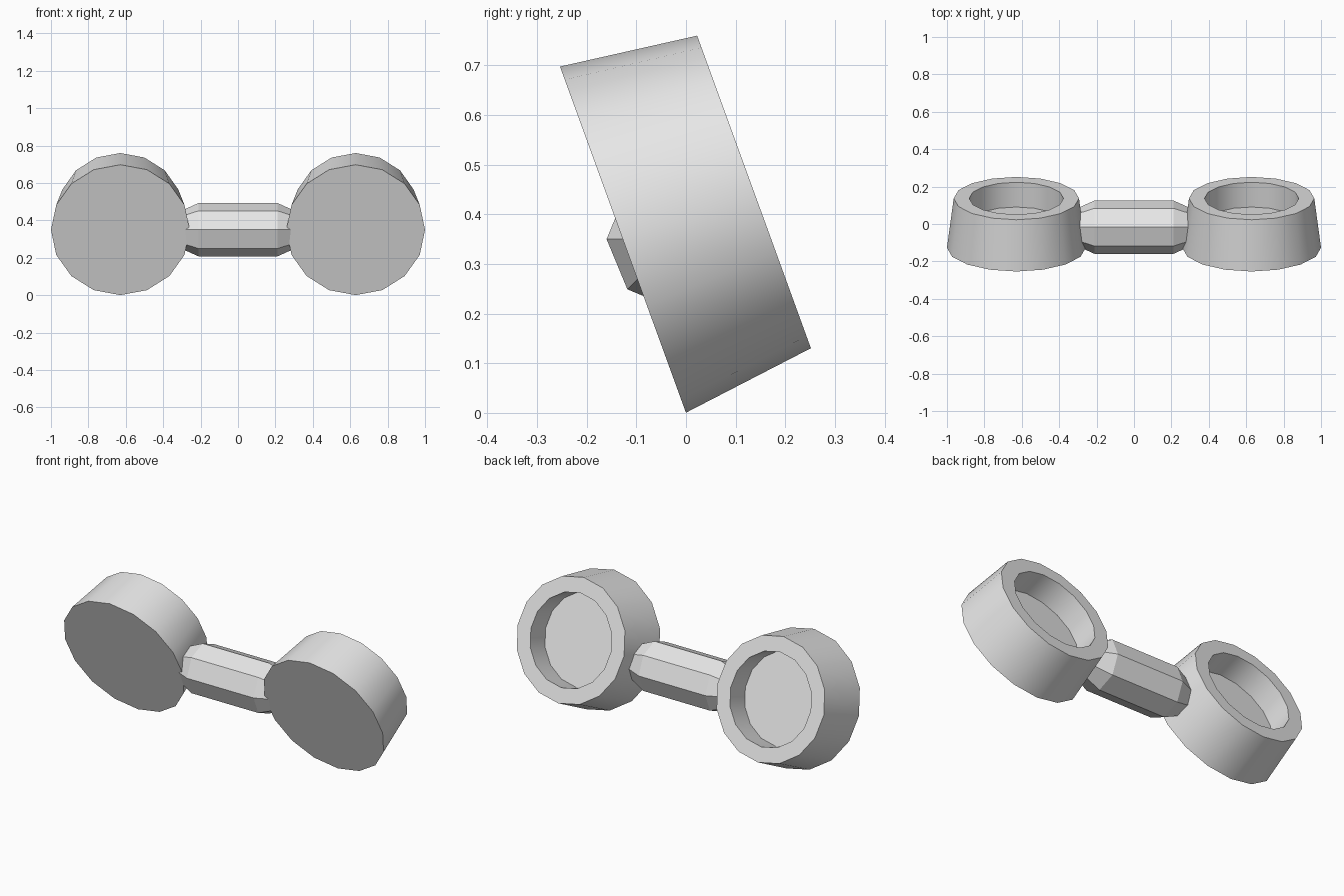
import bpy, bmesh, math
from mathutils import Matrix

cube = bpy.data.objects.get("Cube")
if cube:
    bpy.data.objects.remove(cube, do_unlink=True)

GREY = (0.8, 0.8, 0.8, 1.0)
grey = bpy.data.materials.new("plain_grey")
grey.use_nodes = True
grey.diffuse_color = GREY
grey.node_tree.nodes["Principled BSDF"].inputs["Base Color"].default_value = GREY


def lathe(name, profile, sides, matrix, smooth_angle):
    """Closed solid of stacked rings; profile is (radius, height) along local z."""
    bm = bmesh.new()
    rings = []
    for r, h in profile:
        rings.append([bm.verts.new((r * math.cos(a), r * math.sin(a), h))
                      for a in (math.tau * i / sides for i in range(sides))])
    for low, high in zip(rings, rings[1:]):
        for i in range(sides):
            j = (i + 1) % sides
            bm.faces.new((low[i], low[j], high[j], high[i]))
    bm.faces.new(rings[0][::-1])
    bm.faces.new(rings[-1])
    bmesh.ops.recalc_face_normals(bm, faces=bm.faces)
    mesh = bpy.data.meshes.new(name)
    bm.to_mesh(mesh)
    bm.free()
    mesh.materials.append(grey)
    obj = bpy.data.objects.new(name, mesh)
    obj.matrix_world = matrix
    bpy.context.collection.objects.link(obj)
    bpy.ops.object.select_all(action='DESELECT')
    obj.select_set(True)
    bpy.context.view_layer.objects.active = obj
    bpy.ops.object.shade_smooth_by_angle(angle=math.radians(smooth_angle))
    return obj


# Tapered cups: closed wide front, recessed back, leaning backwards
cup_profile = [(0.371, 0), (0.335, 0.281), (0.252, 0.281), (0.252, 0.14)]
tilt = Matrix.Rotation(math.radians(-70), 4, 'X')
for name, side in (("left_cup", 1), ("right_cup", -1)):
    place = Matrix.Translation((side * 0.629, -0.127, 0.349))
    lathe(name, cup_profile, 16, place @ tilt, 35)

# Octagonal connecting bar with tapered ends running into the cups
bar_profile = [(0.08, -0.35), (0.143, -0.21), (0.143, 0.21), (0.08, 0.35)]
bar_place = Matrix.Translation((0, -0.017, 0.35)) @ Matrix.Rotation(math.pi / 2, 4, 'Y')
lathe("connecting_bar", bar_profile, 8, bar_place, 20)
